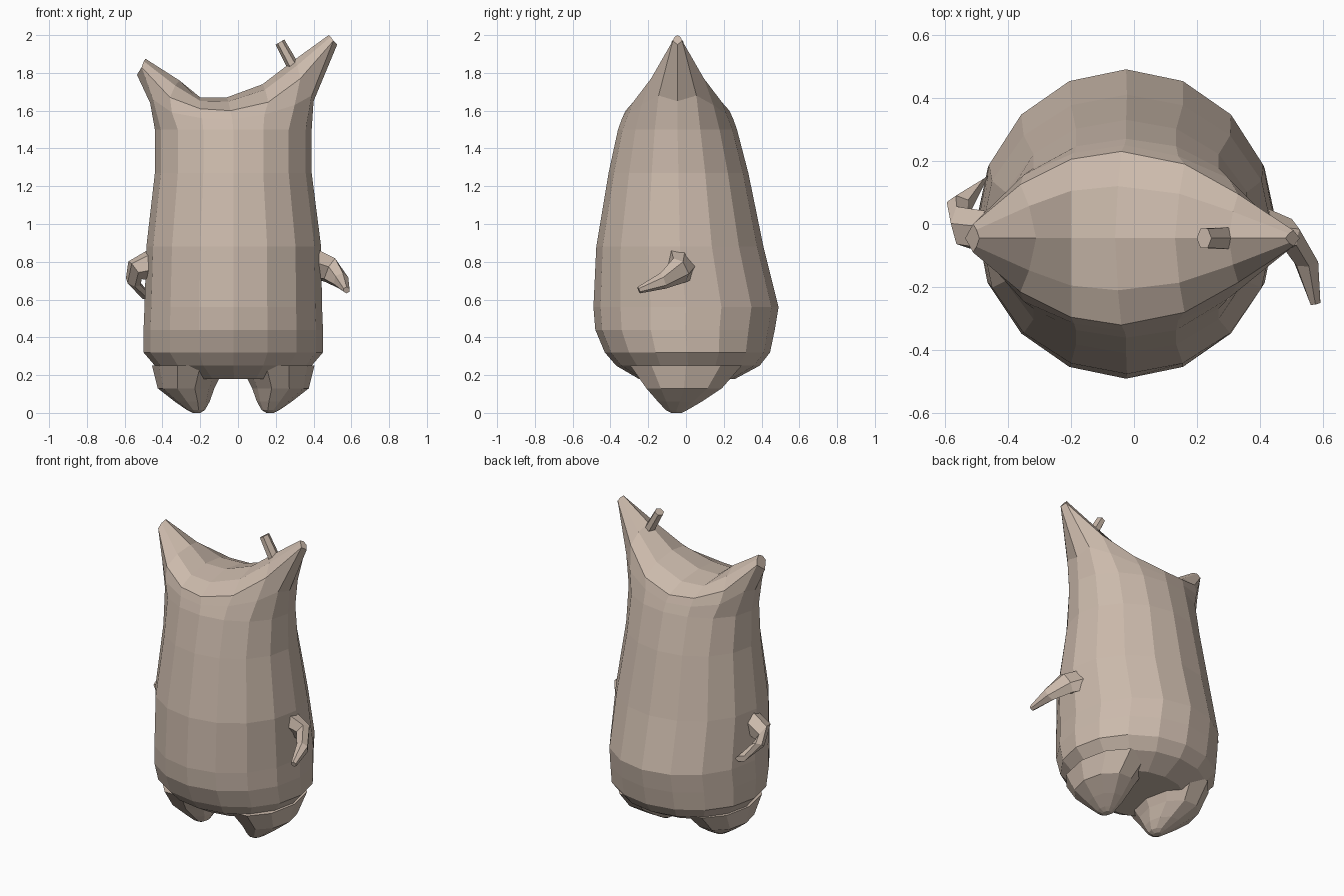
import bpy, bmesh
from math import cos, sin, tau
from mathutils import Vector

if "Cube" in bpy.data.objects:
    bpy.data.objects.remove(bpy.data.objects["Cube"])

CX, CY, N = -0.025, -0.045, 16
skin = bpy.data.materials.new("tan_skin")
skin.diffuse_color = (0.60, 0.49, 0.41, 1)
skin.use_nodes = True
skin.node_tree.nodes["Principled BSDF"].inputs["Base Color"].default_value = skin.diffuse_color


def finish(name, bm):
    bmesh.ops.recalc_face_normals(bm, faces=bm.faces)
    me = bpy.data.meshes.new(name)
    bm.to_mesh(me)
    bm.free()
    me.materials.append(skin)
    ob = bpy.data.objects.new(name, me)
    bpy.context.collection.objects.link(ob)
    return ob


def bridge(bm, a, b):
    n = len(a)
    for i in range(n):
        j = (i + 1) % n
        bm.faces.new((a[i], a[j], b[j], b[i]))


def oval(bm, z, x0, x1, y0, y1, n=N):
    return [bm.verts.new(((x0 + x1) / 2 + (x1 - x0) / 2 * cos(tau * i / n),
                          (y0 + y1) / 2 + (y1 - y0) / 2 * sin(tau * i / n), z))
            for i in range(n)]


def mirrored_ring(bm, half):
    # half holds (x, half width, z) from the right end to the left end
    pts = [(x, CY + w, z) for x, w, z in half]
    pts += [(x, CY - w, z) for x, w, z in half[-2:0:-1]]
    return [bm.verts.new(p) for p in pts]


def tube(name, stations, n=6):
    # stations: centre, width along axis u, width along axis v, u, v
    bm = bmesh.new()
    rings = []
    for c, ru, rv, u, v in stations:
        c, u, v = Vector(c), Vector(u).normalized(), Vector(v).normalized()
        rings.append([bm.verts.new(c + u * ru * cos(tau * i / n) + v * rv * sin(tau * i / n))
                      for i in range(n)])
    for a, b in zip(rings, rings[1:]):
        bridge(bm, a, b)
    bm.faces.new(rings[0])
    bm.faces.new(rings[-1])
    return finish(name, bm)


# Body: stacked ovals (z, x0, x1, y0, y1), then a saddle-shaped top with two horns
bm = bmesh.new()
levels = [
    (0.18, -0.32, 0.28, -0.25, 0.26),
    (0.25, -0.44, 0.39, -0.37, 0.39),
    (0.32, -0.50, 0.45, -0.43, 0.445),
    (0.44, -0.50, 0.45, -0.48, 0.47),
    (0.56, -0.495, 0.445, -0.49, 0.49),
    (0.88, -0.485, 0.44, -0.475, 0.41),
    (1.27, -0.44, 0.39, -0.41, 0.33),
    (1.50, -0.44, 0.39, -0.36, 0.27),
]
shoulder = [(0.40, 0, 1.65), (0.39, 0.10, 1.68), (0.30, 0.19, 1.63), (0.14, 0.26, 1.58),
            (-0.03, 0.295, 1.555), (-0.19, 0.27, 1.56), (-0.35, 0.20, 1.59),
            (-0.45, 0.09, 1.66), (-0.465, 0, 1.64)]
rim = [(0.525, 0, 1.95), (0.505, 0.025, 1.97), (0.33, 0.14, 1.77), (0.16, 0.235, 1.645),
       (-0.04, 0.275, 1.60), (-0.20, 0.25, 1.61), (-0.36, 0.17, 1.67),
       (-0.51, 0.045, 1.83), (-0.535, 0, 1.79)]
ridge = [(0.48, 2.0), (0.30, 1.87), (0.13, 1.74), (-0.06, 1.67),
         (-0.20, 1.67), (-0.31, 1.76), (-0.49, 1.875)]
rings = [oval(bm, *l) for l in levels]
rings += [mirrored_ring(bm, shoulder), mirrored_ring(bm, rim)]
for a, b in zip(rings, rings[1:]):
    bridge(bm, a, b)
bm.faces.new(rings[0])
top = rings[-1]
spine = [bm.verts.new((x, CY, z)) for x, z in ridge]
ends = []
for side in (1, -1):
    edge = [top[(side * k) % N] for k in range(1, 8)]
    mid = [bm.verts.new((e.co.x * 0.45 + s.co.x * 0.55,
                         CY + (e.co.y - CY) * 0.6,
                         e.co.z * 0.3 + s.co.z * 0.7)) for e, s in zip(edge, spine)]
    for i in range(6):
        bm.faces.new((edge[i], edge[i + 1], mid[i + 1], mid[i]))
        bm.faces.new((mid[i], mid[i + 1], spine[i + 1], spine[i]))
    ends.append((edge, mid))
for i, tip in ((0, top[0]), (6, top[8])):
    (ea, ma), (eb, mb) = ends
    bm.faces.new((tip, ea[i], ma[i], spine[i], mb[i], eb[i]))
finish("body", bm)

# Legs: short blunt cones under the body (z, inner, outer, y0, y1)
leg = [(0.25, 0.04, 0.43, -0.31, 0.31), (0.13, 0.10, 0.40, -0.22, 0.20),
       (0.06, 0.125, 0.31, -0.155, 0.09), (0.015, 0.15, 0.245, -0.11, 0.01),
       (0.0, 0.175, 0.215, -0.08, -0.02)]
for side, name in ((1, "right_leg"), (-1, "left_leg")):
    bm = bmesh.new()
    rs = [oval(bm, z, CX + side * a, CX + side * b, y0, y1, 10) for z, a, b, y0, y1 in leg]
    for a, b in zip(rs, rs[1:]):
        bridge(bm, a, b)
    bm.faces.new(rs[0])
    bm.faces.new(rs[-1])
    finish(name, bm)

# Right arm: sweeps forward and down
tube("right_arm", [
    ((0.41, -0.02, 0.79), 0.10, 0.065, (0, -0.6, 0.8), (0, 0.8, 0.6)),
    ((0.49, -0.035, 0.755), 0.075, 0.05, (0.3, -0.4, 0.8), (0.5, 0.8, 0.3)),
    ((0.545, -0.12, 0.70), 0.045, 0.04, (0.2, -0.3, 0.9), (1, 0.2, -0.1)),
    ((0.575, -0.25, 0.65), 0.018, 0.018, (0, -0.3, 0.9), (1, 0.2, 0)),
])

# Left arm: short, hooks backward and down
tube("left_arm", [
    ((-0.45, -0.03, 0.79), 0.09, 0.07, (0, 0.2, 1), (0, 1, -0.2)),
    ((-0.545, -0.01, 0.755), 0.06, 0.07, (-0.6, 0.2, 0.8), (0, 1, -0.2)),
    ((-0.555, 0.055, 0.695), 0.045, 0.04, (-0.8, 0.3, 0.4), (0.3, 0.8, 0.5)),
    ((-0.49, 0.135, 0.62), 0.035, 0.02, (-0.8, -0.5, 0), (0, 0, 1)),
])

# Small stub on the right horn
tube("horn_stub", [
    ((0.295, CY, 1.83), 0.032, 0.04, (0.85, 0, 0.5), (0, 1, 0)),
    ((0.222, CY, 1.963), 0.027, 0.035, (0.85, 0, 0.5), (0, 1, 0)),
])
